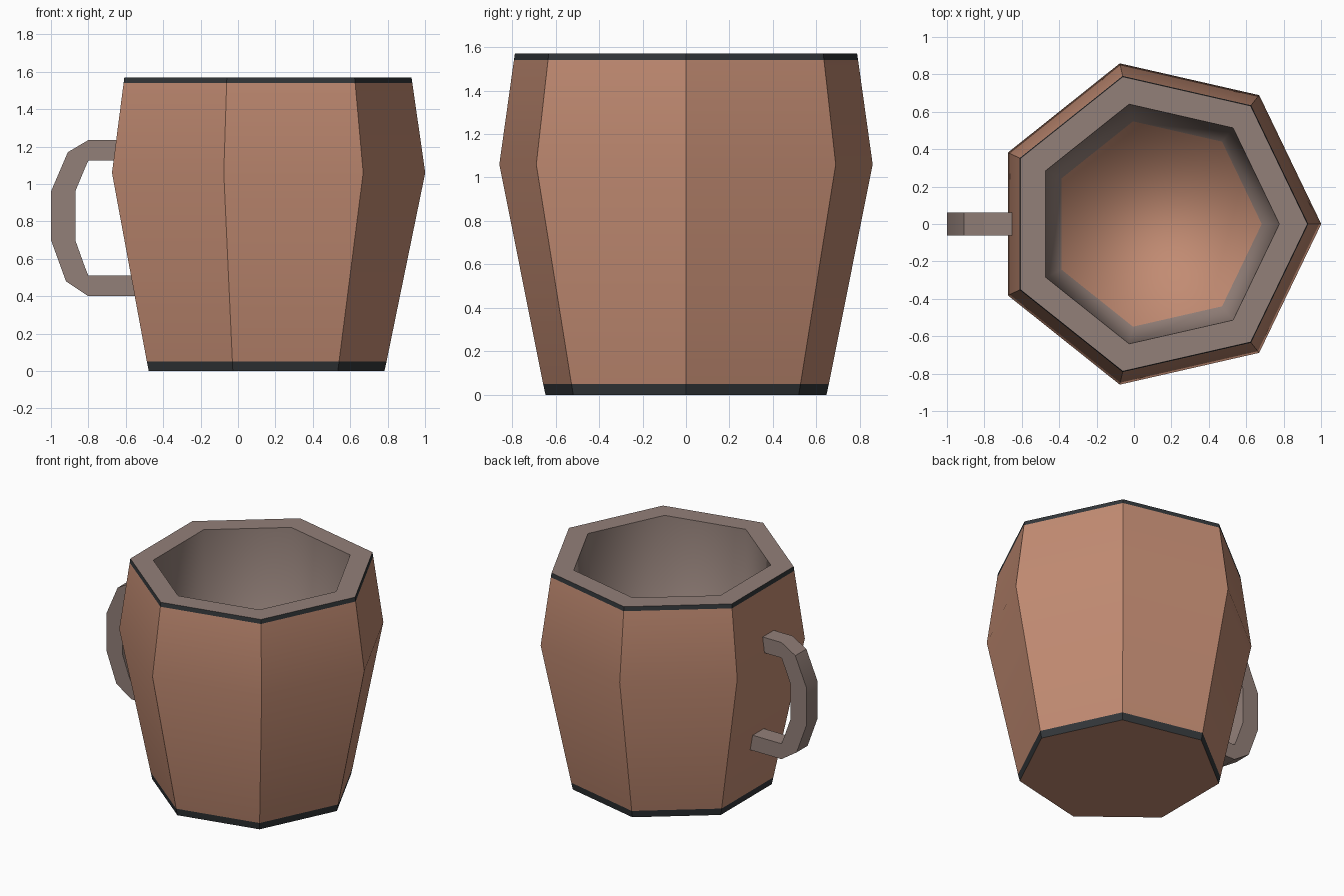
import bpy, bmesh, math

if "Cube" in bpy.data.objects:
    bpy.data.objects.remove(bpy.data.objects["Cube"])

def material(name, col):
    m = bpy.data.materials.new(name)
    m.diffuse_color = (*col, 1)
    m.use_nodes = True
    m.node_tree.nodes["Principled BSDF"].inputs["Base Color"].default_value = m.diffuse_color
    return m

clay = material("brown clay", (0.54, 0.26, 0.17))
grey = material("warm grey", (0.29, 0.215, 0.19))
black = material("dark band", (0.032, 0.037, 0.041))

def finish(bm, name, mats):
    me = bpy.data.meshes.new(name)
    bm.to_mesh(me)
    bm.free()
    for m in mats:
        me.materials.append(m)
    ob = bpy.data.objects.new(name, me)
    bpy.context.collection.objects.link(ob)
    return ob

# Mug body: heptagonal rings (radius, height) from the base, over the rim, to the inner floor
SIDES, CX = 7, 0.12
profile = [(0.663, 0), (0.674, 0.05), (0.881, 1.06), (0.812, 1.54), (0.8075, 1.57),
           (0.657, 1.57), (0.563, 0.10)]
band_mat = [2, 0, 0, 2, 1, 1]   # material of each band between rings
bm = bmesh.new()
rings = [[bm.verts.new((CX + r * math.cos(2 * math.pi * i / SIDES),
                        r * math.sin(2 * math.pi * i / SIDES), z))
          for i in range(SIDES)] for r, z in profile]
for k, mat in enumerate(band_mat):
    for i in range(SIDES):
        j = (i + 1) % SIDES
        f = bm.faces.new((rings[k][i], rings[k][j], rings[k + 1][j], rings[k + 1][i]))
        f.material_index = mat
bm.faces.new(rings[0][::-1])   # underside
bm.faces.new(rings[-1])        # inner floor
bm.normal_update()
# Inside is fully smooth, outside keeps its sharp corners
inside = {v for ring in rings[-2:] for v in ring}
for f in bm.faces:
    f.smooth = True
for e in bm.edges:
    inner = any(v in rings[-1] for v in e.verts)
    e.smooth = inner or e.calc_face_angle(0) < math.radians(30)
finish(bm, "mug_body", [clay, grey, black])

# Handle: flat outline swept between inner and outer paths, square in section
outer = [(-0.62, 1.235), (-0.80, 1.235), (-0.91, 1.17), (-1.0, 0.96),
         (-1.0, 0.70), (-0.92, 0.48), (-0.80, 0.40), (-0.52, 0.40)]
inner = [(-0.62, 1.125), (-0.80, 1.125), (-0.82, 1.08), (-0.87, 0.96),
         (-0.87, 0.70), (-0.82, 0.56), (-0.80, 0.51), (-0.52, 0.51)]
W = 0.0625
bm = bmesh.new()
loops = [[bm.verts.new((x, y, z)) for (x, z), y in ((o, -W), (o, W), (n, W), (n, -W))]
         for o, n in zip(outer, inner)]
for a, b in zip(loops, loops[1:]):
    for i in range(4):
        j = (i + 1) % 4
        bm.faces.new((a[i], a[j], b[j], b[i]))
bm.faces.new(loops[0])
bm.faces.new(loops[-1])
bmesh.ops.recalc_face_normals(bm, faces=bm.faces)
for f in bm.faces:
    f.smooth = True
for e in bm.edges:
    e.smooth = e.calc_face_angle(0) < math.radians(30)
finish(bm, "handle", [grey])
